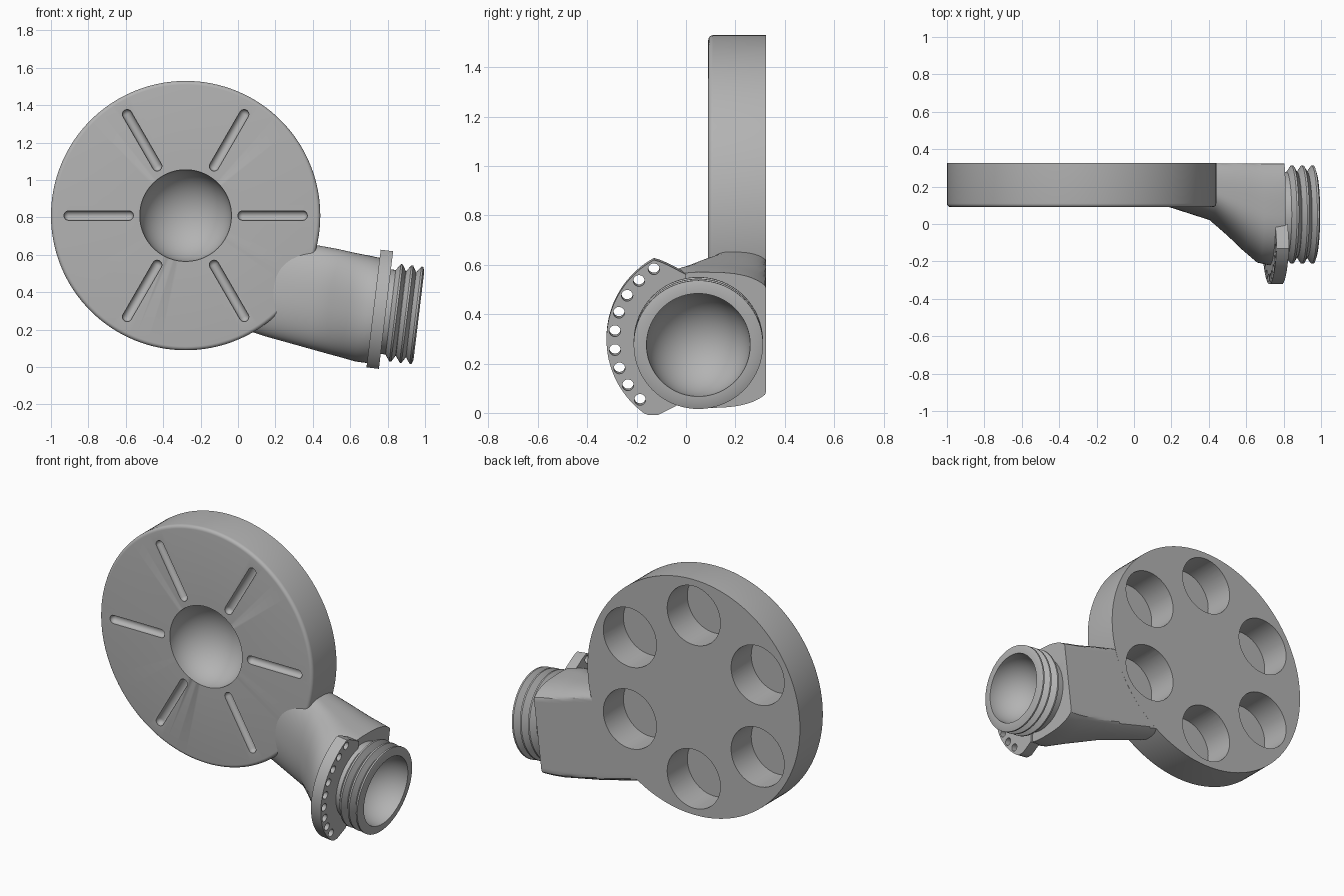
import bpy, bmesh
from math import sin, cos, pi, radians, copysign
from mathutils import Matrix, Vector

if "Cube" in bpy.data.objects:
    bpy.data.objects.remove(bpy.data.objects["Cube"], do_unlink=True)

grey = bpy.data.materials.new("plain grey")
grey.use_nodes = True
grey.diffuse_color = (0.45, 0.45, 0.45, 1)
grey.node_tree.nodes["Principled BSDF"].inputs["Base Color"].default_value = (0.45, 0.45, 0.45, 1)

# Wheel frame: local Z points to the front (-y), origin at the front face centre
FRONT, BACK, RADIUS = 0.09, 0.325, 0.72
WHEEL = Matrix.Translation((-0.28, FRONT, 0.81)) @ Matrix.Rotation(pi / 2, 4, 'X')
# Socket frame: local Z runs out of the tilted mouth, local X is world y
TILT = radians(6.9)
SOCKET = Matrix(((0, sin(TILT), cos(TILT), 0.967),
                 (1, 0, 0, 0.05),
                 (0, cos(TILT), -sin(TILT), 0.275),
                 (0, 0, 0, 1)))


def lathe(bm, profile, matrix, steps=64):
    """Spin a (radius, height) profile about local Z."""
    verts = [bm.verts.new((r, 0, h)) for r, h in profile]
    edges = [bm.edges.new(pair) for pair in zip(verts, verts[1:])]
    spun = bmesh.ops.spin(bm, geom=verts + edges, cent=(0, 0, 0), axis=(0, 0, 1),
                          angle=2 * pi, steps=steps, use_duplicate=False)
    found = set(verts) | {v for f in bm.faces for v in f.verts if not f.tag}
    bmesh.ops.transform(bm, matrix=matrix, verts=list(found))
    for f in bm.faces:
        f.tag = True
    bmesh.ops.remove_doubles(bm, verts=list(found), dist=0.0002)


def arc(radius, start, end, steps, centre=(0, 0)):
    """Points on an arc, angles in degrees."""
    angles = [radians(start + (end - start) * i / steps) for i in range(steps + 1)]
    return [(centre[0] + radius * cos(a), centre[1] + radius * sin(a)) for a in angles]


def cylinder(radius, low, high):
    return [(0, low), (radius, low), (radius, high), (0, high)]


def finish(bm, name):
    bmesh.ops.recalc_face_normals(bm, faces=bm.faces[:])
    mesh = bpy.data.meshes.new(name)
    bm.to_mesh(mesh)
    bm.free()
    mesh.materials.append(grey)
    obj = bpy.data.objects.new(name, mesh)
    bpy.context.collection.objects.link(obj)
    return obj


def activate(obj):
    bpy.ops.object.select_all(action='DESELECT')
    obj.select_set(True)
    bpy.context.view_layer.objects.active = obj


def cut(obj, cutter):
    mod = obj.modifiers.new("cut", 'BOOLEAN')
    mod.operation, mod.solver, mod.object = 'DIFFERENCE', 'EXACT', cutter
    activate(obj)
    bpy.ops.object.modifier_apply(modifier=mod.name)


# Wheel with a softly rounded front rim
thick = BACK - FRONT
bm = bmesh.new()
lathe(bm, [(0, -thick), (RADIUS, -thick)] + arc(0.02, 0, 90, 5, (RADIUS - 0.02, -0.02)) + [(0, 0)],
      WHEEL, 128)
wheel = finish(bm, "wheel")

# Neck: lofted from inside the wheel to the socket, flat at the back
# (x, front y, middle y, bottom z, top z)
SECTIONS = [(0.05, 0.13, 0.22, 0.20, 0.70),
            (0.16, 0.095, 0.21, 0.165, 0.69),
            (0.40, 0.02, 0.17, 0.10, 0.648),
            (0.50, -0.065, 0.13, 0.073, 0.63),
            (0.58, -0.14, 0.10, 0.052, 0.612),
            (0.66, -0.207, 0.06, 0.03, 0.597),
            (0.72, -0.22, 0.05, 0.022, 0.585),
            (0.778, -0.22, 0.05, 0.02, 0.57)]
bm = bmesh.new()
rings, count = [], 72
for x, front, mid, low, high in SECTIONS:
    ring = []
    for i in range(count):
        c, s = cos(2 * pi * i / count), sin(2 * pi * i / count)
        power, reach = (2 / 3.2, 0.385 - mid) if c > 0 else (2 / 2.2, mid - front)
        y = mid + copysign(abs(c) ** power, c) * reach
        z = (low + high) / 2 + copysign(abs(s) ** power, s) * (high - low) / 2
        lean = sin(TILT) * (z - 0.295)
        ring.append(bm.verts.new((x + lean, min(y, BACK - 0.0005), z)))
    rings.append(ring)
for a, b in zip(rings, rings[1:]):
    for i in range(count):
        j = (i + 1) % count
        bm.faces.new((a[i], a[j], b[j], b[i]))
bm.faces.new(rings[0])
bm.faces.new(rings[-1])
neck = finish(bm, "neck")

# Ribbed socket with a bowl-shaped mouth
BORE = 0.21
ribs = [(0, -0.245), (0.225, -0.245)]
for crest in (-0.122, -0.066, -0.012):
    ribs += [(0.228, crest - 0.03), (0.262, crest - 0.006), (0.262, crest + 0.004)]
    if crest < -0.02:
        ribs.append((0.228, crest + 0.024))
ribs += [(0.238, 0)] + arc(BORE, 0, -90, 20)
bm = bmesh.new()
lathe(bm, ribs, SOCKET, 96)
socket = finish(bm, "ribbed_socket")

# Flange: a curved tab round the front of the socket
outline = [(-0.05, 0.266), (-0.125, 0.305), (-0.155, 0.318)] + arc(0.372, 119, 234, 36)
outline += [(-0.2, -0.308), (-0.165, -0.308), (-0.09, -0.27)] + arc(0.216, 250, 105, 24)
bm = bmesh.new()
base = bm.faces.new([bm.verts.new((u, v, -0.245)) for u, v in outline])
side = bmesh.ops.extrude_face_region(bm, geom=[base])
bmesh.ops.translate(bm, vec=(0, 0, 0.067),
                    verts=[v for v in side["geom"] if isinstance(v, bmesh.types.BMVert)])
bmesh.ops.transform(bm, matrix=SOCKET, verts=bm.verts[:])
flange = finish(bm, "pin_flange")

# Cutters: six rear pockets, six front grooves and the central dish
bm = bmesh.new()
groove = arc(0.026, -90, 0, 6) + arc(0.026, 0, 90, 6, (0, 0.32))
for k in range(6):
    spin = Matrix.Rotation(radians(60 * k), 4, 'Z')
    pocket = Matrix.Rotation(radians(60 * k + 30), 4, 'Z') @ Matrix.Translation((0.5, 0, 0))
    lathe(bm, cylinder(0.18, -thick - 0.1, -0.04), WHEEL @ pocket)
    lathe(bm, groove, WHEEL @ spin @ Matrix.Translation((0.305, 0, -0.004))
          @ Matrix.Rotation(pi / 2, 4, 'Y'), 24)
lathe(bm, arc(0.245, -90, 90, 40), WHEEL @ Matrix.Diagonal((1, 1, 0.88, 1)), 96)
wheel_cutter = finish(bm, "wheel_cutter")

# Cutters: bowl and the row of pin holes
bm = bmesh.new()
lathe(bm, arc(BORE + 0.002, -90, 90, 40), SOCKET, 96)
bowl_cutter = finish(bm, "bowl_cutter")
bm = bmesh.new()
for u, v in arc(0.34, 122, 226, 8):
    lathe(bm, cylinder(0.023, -0.4, 0), SOCKET @ Matrix.Translation((u, v, 0)), 24)
pin_cutter = finish(bm, "pin_cutter")

cut(wheel, wheel_cutter)
cut(neck, wheel_cutter)
cut(neck, bowl_cutter)
cut(flange, pin_cutter)
for cutter in (wheel_cutter, bowl_cutter, pin_cutter):
    bpy.data.objects.remove(cutter, do_unlink=True)

for obj in (wheel, neck, socket, flange):
    activate(obj)
    bpy.ops.object.shade_smooth_by_angle(angle=radians(30))
